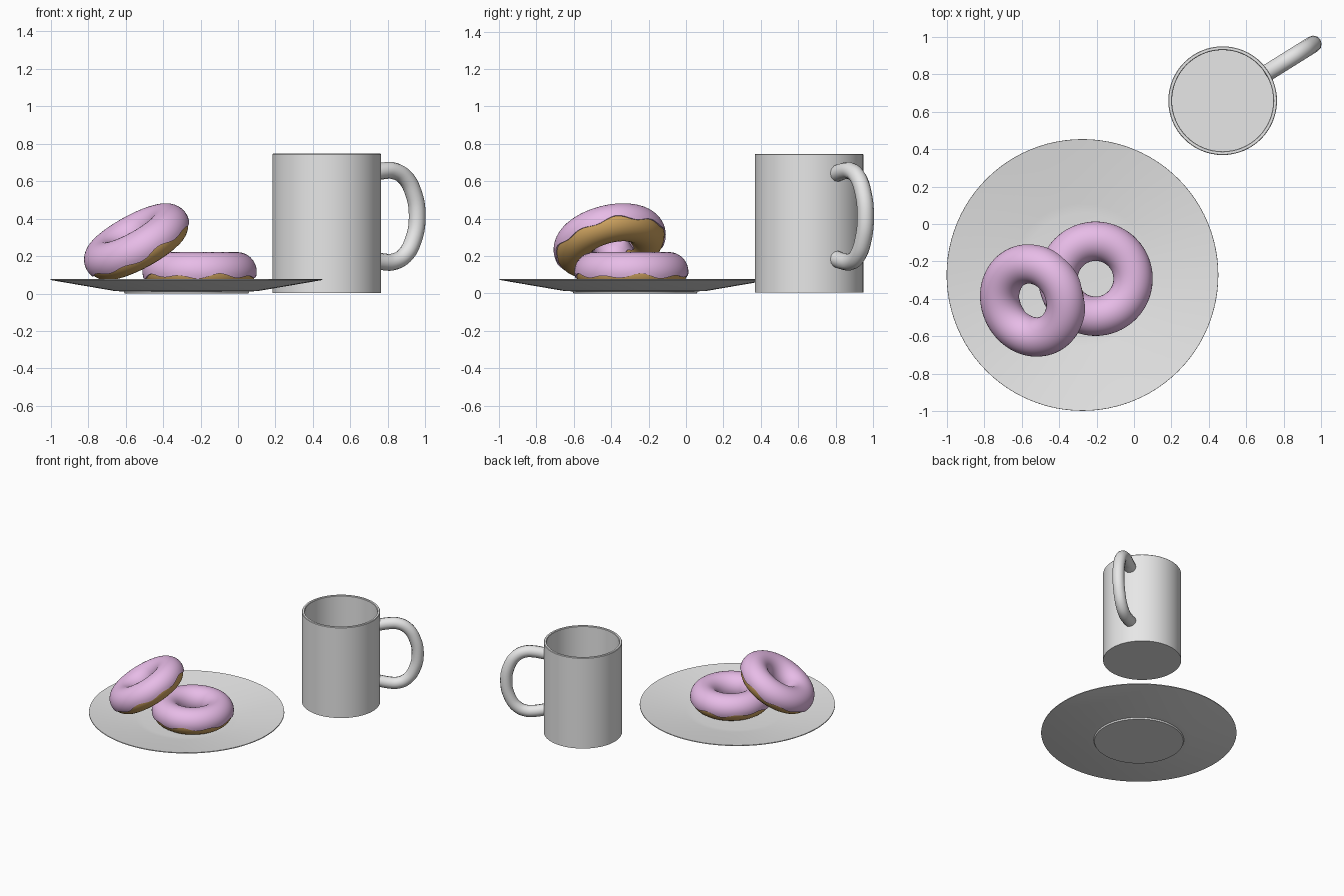
import bpy, bmesh, math
from mathutils import Vector

if "Cube" in bpy.data.objects:
    bpy.data.objects.remove(bpy.data.objects["Cube"])


def material(name, rgb):
    m = bpy.data.materials.new(name)
    m.diffuse_color = (*rgb, 1)
    m.use_nodes = True
    m.node_tree.nodes["Principled BSDF"].inputs["Base Color"].default_value = m.diffuse_color
    return m


CERAMIC = material("white_ceramic", (0.8, 0.8, 0.8))
PINK = material("pink_icing", (0.8, 0.5, 0.8))
DOUGH = material("golden_dough", (0.64, 0.38, 0.12))


def finish(obj, mat, angle=40):
    obj.data.materials.append(mat)
    bpy.ops.object.select_all(action='DESELECT')
    obj.select_set(True)
    bpy.context.view_layer.objects.active = obj
    bpy.ops.object.shade_smooth_by_angle(angle=math.radians(angle))
    return obj


def lathe(name, ring_point, rows, steps, mat, loc, closed=False, angle=40):
    """Revolve a profile; ring_point(row, turn) gives (radius, z)."""
    bm = bmesh.new()
    grid = []
    for i in range(steps):
        t = 2 * math.pi * i / steps
        col = []
        for j in range(rows):
            r, z = ring_point(j, t)
            col.append(bm.verts.new((r * math.cos(t), r * math.sin(t), z)))
        grid.append(col)
    for i in range(steps):
        a, b = grid[i], grid[(i + 1) % steps]
        for j in range(rows if closed else rows - 1):
            k = (j + 1) % rows
            bm.faces.new((a[j], b[j], b[k], a[k]))
    bmesh.ops.remove_doubles(bm, verts=bm.verts, dist=1e-5)
    bmesh.ops.recalc_face_normals(bm, faces=bm.faces)
    me = bpy.data.meshes.new(name)
    bm.to_mesh(me)
    bm.free()
    obj = bpy.data.objects.new(name, me)
    bpy.context.collection.objects.link(obj)
    obj.location = loc
    return finish(obj, mat, angle)


def profile(points):
    return lambda j, t: points[j]


# Plate: shallow dish with a low foot
plate = [(0, 0), (0.33, 0), (0.335, 0.011), (0.38, 0.013), (0.725, 0.072),
         (0.724, 0.078), (0.38, 0.025), (0.33, 0.02), (0, 0.02)]
lathe("plate", profile(plate), len(plate), 96, CERAMIC, (-0.275, -0.272, 0), angle=25)

# Mug: straight hollow cup
MUG = Vector((0.473, 0.658, 0))
mug = [(0, 0.004), (0.29, 0.004), (0.29, 0.742), (0.287, 0.746), (0.273, 0.746),
       (0.27, 0.742), (0.27, 0.03), (0, 0.03)]
lathe("mug_body", profile(mug), len(mug), 64, CERAMIC, MUG, angle=30)

# Mug handle: round tube on a C-shaped path
upper = [(0.275, 0.64), (0.36, 0.655), (0.42, 0.655), (0.49, 0.622), (0.545, 0.54)]
path = upper + [(0.57, 0.412)] + [(d, 0.824 - z) for d, z in reversed(upper)]
curve = bpy.data.curves.new("mug_handle", 'CURVE')
curve.dimensions = '3D'
curve.bevel_depth = 0.045
curve.bevel_resolution = 4
curve.resolution_u = 5
curve.use_fill_caps = True
spline = curve.splines.new('BEZIER')
spline.bezier_points.add(len(path) - 1)
turn = math.radians(32)
for p, (d, z) in zip(spline.bezier_points, path):
    p.co = (d * math.cos(turn), d * math.sin(turn), z)
    p.handle_left_type = p.handle_right_type = 'AUTO'
handle = bpy.data.objects.new("mug_handle", curve)
bpy.context.collection.objects.link(handle)
handle.location = MUG
bpy.ops.object.select_all(action='DESELECT')
handle.select_set(True)
bpy.context.view_layer.objects.active = handle
bpy.ops.object.convert(target='MESH')
finish(bpy.context.object, CERAMIC, 50)

# Doughnuts: dough ring plus an icing shell with a wavy edge
MAJOR, MINOR, ROWS = 0.2, 0.098, 26


def dough_point(j, t):
    a = 2 * math.pi * j / 28
    return MAJOR + MINOR * math.cos(a), MINOR * math.sin(a)


def icing_point(j, t):
    lo = -0.24 + 0.09 * math.sin(9 * t) + 0.06 * math.sin(5 * t + 1)
    hi = math.pi + 0.45 + 0.13 * math.sin(7 * t + 2) + 0.08 * math.sin(4 * t)
    edge = j in (0, ROWS - 1)
    f = min(max(j - 1, 0), ROWS - 3) / (ROWS - 3)
    a = lo + (hi - lo) * f
    r = 0.096 if edge else 0.105
    return MAJOR + r * math.cos(a), r * math.sin(a)


def doughnut(name, loc, axis):
    rot = Vector((0, 0, 1)).rotation_difference(Vector(axis)).to_euler()
    for part in (lathe(name + "_dough", dough_point, 28, 64, DOUGH, loc, closed=True),
                 lathe(name + "_icing", icing_point, ROWS, 96, PINK, loc, angle=60)):
        part.rotation_euler = rot


doughnut("flat_doughnut", (-0.205, -0.292, 0.116), (0, 0, 1))
doughnut("leaning_doughnut", (-0.54, -0.408, 0.273), (-0.47, -0.22, 0.855))
